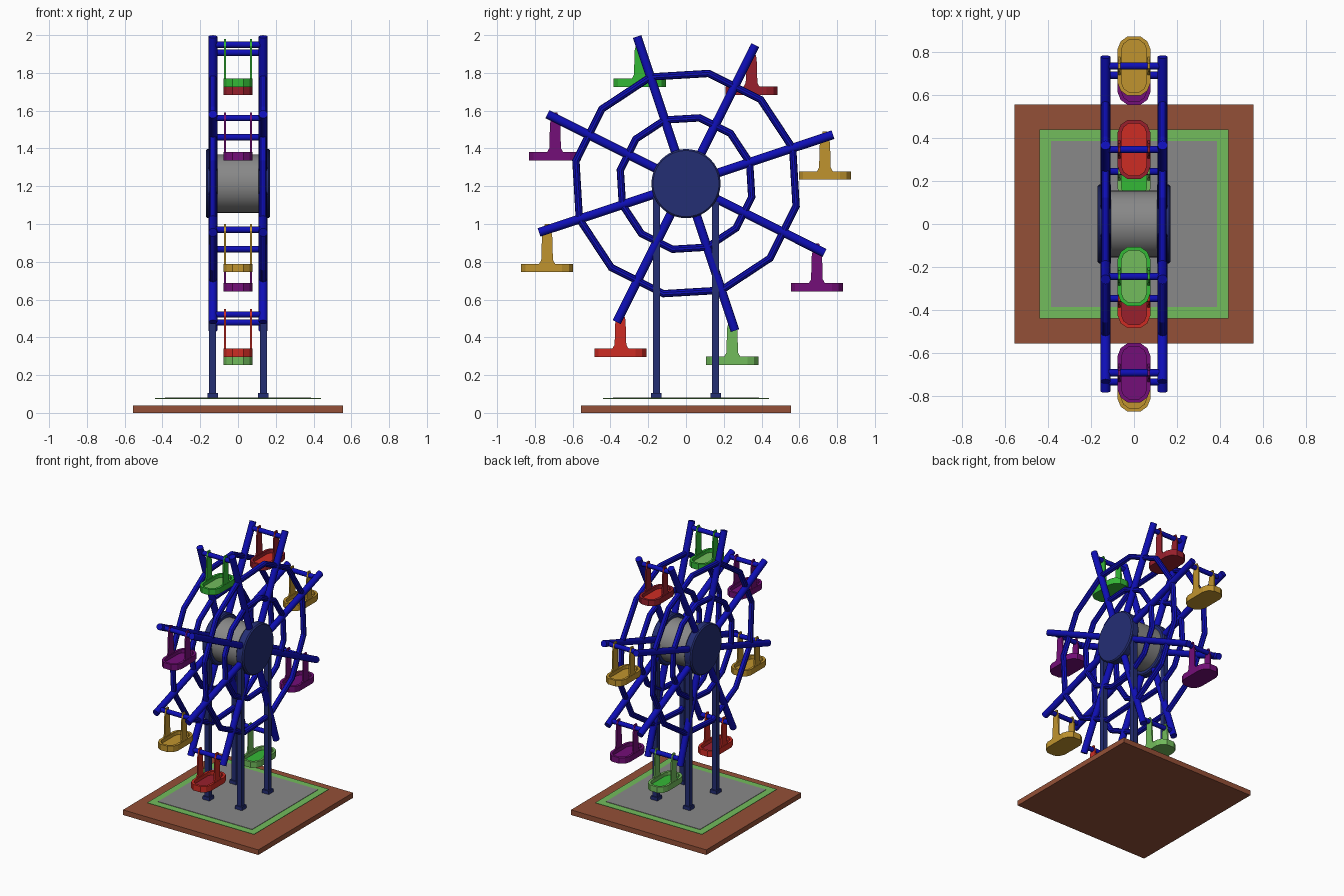
import bpy, bmesh, math
from mathutils import Vector, Matrix

if "Cube" in bpy.data.objects:
    bpy.data.objects.remove(bpy.data.objects["Cube"])


def material(name, r, g, b):
    m = bpy.data.materials.new(name)
    lin = [((v / 255 + 0.055) / 1.055) ** 2.4 if v > 10 else v / 255 / 12.92 for v in (r, g, b)]
    m.diffuse_color = (*lin, 1)
    m.use_nodes = True
    m.node_tree.nodes["Principled BSDF"].inputs["Base Color"].default_value = m.diffuse_color
    return m


BLUE = material("royal blue", 14, 14, 182)
NAVY = material("navy", 36, 46, 116)
GREY = material("grey", 136, 136, 136)
BROWN = material("brown", 148, 80, 55)
LIGHT_GREEN = material("light green", 114, 188, 92)
GREEN = material("bright green", 52, 184, 54)
RED = material("red", 206, 44, 36)
DARK_RED = material("dark red", 152, 32, 44)
GOLD = material("gold", 192, 148, 46)
PURPLE = material("purple", 116, 14, 120)

HUB_Z = 1.214      # wheel axle height
SIDE_X = 0.133     # each wheel half sits at +/- this x
START = math.radians(18.4)
BAR_R = 0.775      # radius of the bars carrying the seats


def box(name, mat, size, centre):
    bpy.ops.mesh.primitive_cube_add(size=1, location=centre)
    ob = bpy.context.object
    ob.name = name
    ob.scale = size
    bpy.ops.object.transform_apply(location=False, rotation=False, scale=True)
    ob.data.materials.append(mat)
    return ob


def rod(name, mat, a, b, radius, sides=12):
    a, b = Vector(a), Vector(b)
    bpy.ops.mesh.primitive_cylinder_add(vertices=sides, radius=radius, depth=(b - a).length,
                                        location=(a + b) / 2)
    ob = bpy.context.object
    ob.name = name
    ob.rotation_euler = (b - a).to_track_quat('Z', 'Y').to_euler()
    ob.data.materials.append(mat)
    bpy.ops.object.shade_smooth_by_angle(angle=math.radians(35))
    return ob


def wheel_point(x, r, angle):
    return Vector((x, r * math.cos(angle), HUB_Z + r * math.sin(angle)))


def mesh_object(name, bm, mats, location):
    bmesh.ops.recalc_face_normals(bm, faces=bm.faces)
    me = bpy.data.meshes.new(name)
    bm.to_mesh(me)
    bm.free()
    for m in mats:
        me.materials.append(m)
    ob = bpy.data.objects.new(name, me)
    ob.location = location
    bpy.context.collection.objects.link(ob)
    return ob


# Ground slab and raised platform
box("ground_slab", BROWN, (1.114, 1.114, 0.038), (0, 0, 0.019))
box("platform_border", LIGHT_GREEN, (0.88, 0.88, 0.004), (0, 0, 0.076))
box("platform_floor", GREY, (0.775, 0.775, 0.003), (0, 0, 0.0795))

# Legs and feet
for sx in (-1, 1):
    for sy in (-1, 1):
        x, y = sx * 0.134, sy * 0.157
        box("leg", NAVY, (0.037, 0.037, 1.1), (x, y, 0.63))
        box("foot", NAVY, (0.055, 0.055, 0.027), (x, y, 0.0925))

# Hub drum and side discs
rod("hub_drum", GREY, (-0.12, 0, HUB_Z), (0.12, 0, HUB_Z), 0.155, 40)
for sx in (-1, 1):
    disc = rod("hub_disc", NAVY, (sx * 0.108, 0, HUB_Z), (sx * 0.17, 0, HUB_Z), 0.183, 40)
    bevel = disc.modifiers.new("rim", 'BEVEL')
    bevel.width = 0.008
    bevel.segments = 1

# Twelve-sided rings on both wheel halves
c, s = math.cos(START), math.sin(START)
turn = Matrix(((0, 0, 1), (c, -s, 0), (s, c, 0))).to_euler()
for sx in (-1, 1):
    for name, radius in (("outer_ring", 0.595), ("inner_ring", 0.355)):
        bpy.ops.mesh.primitive_torus_add(major_segments=12, minor_segments=10, major_radius=radius,
                                         minor_radius=0.02, location=(sx * SIDE_X, 0, HUB_Z))
        ring = bpy.context.object
        ring.name = name
        ring.rotation_euler = turn
        ring.data.materials.append(BLUE)


def seat(location, body, floor):
    # Tray with chamfered ends and a recessed floor
    quarter = [(0.076, 0.08), (0.062, 0.115), (0.03, 0.138)]
    half = quarter + [(-x, y) for x, y in reversed(quarter)]
    outline = half + [(-x, -y) for x, y in half]
    bm = bmesh.new()
    bottom = bm.faces.new([bm.verts.new((x, y, -0.224)) for x, y in outline])
    side = bmesh.ops.extrude_face_region(bm, geom=[bottom], use_keep_orig=True)
    top_verts = [v for v in side["geom"] if isinstance(v, bmesh.types.BMVert)]
    bmesh.ops.translate(bm, verts=top_verts, vec=(0, 0, 0.044))
    top = [f for f in side["geom"] if isinstance(f, bmesh.types.BMFace)][0]
    bmesh.ops.recalc_face_normals(bm, faces=bm.faces)
    bmesh.ops.inset_region(bm, faces=[top], thickness=0.018)
    well = bmesh.ops.extrude_face_region(bm, geom=[top])
    bmesh.ops.delete(bm, geom=[f for f in [top] if f.is_valid], context='FACES_ONLY')
    well_verts = [v for v in well["geom"] if isinstance(v, bmesh.types.BMVert)]
    bmesh.ops.translate(bm, verts=well_verts, vec=(0, 0, -0.026))
    for f in well["geom"]:
        if isinstance(f, bmesh.types.BMFace):
            f.material_index = 1
    mesh_object("seat_tray", bm, (body, floor), location)

    # Tapered hanger plates on both sides
    profile = [(0.045, -0.185), (0.031, -0.16), (0.027, -0.03), (0.012, 0.03)]
    profile += [(-y, z) for y, z in reversed(profile)]
    for sx in (-1, 1):
        bm = bmesh.new()
        face = bm.faces.new([bm.verts.new((sx * 0.064, y, z)) for y, z in profile])
        out = bmesh.ops.extrude_face_region(bm, geom=[face], use_keep_orig=True)
        bmesh.ops.translate(bm, verts=[v for v in out["geom"] if isinstance(v, bmesh.types.BMVert)],
                            vec=(sx * 0.01, 0, 0))
        mesh_object("seat_hanger", bm, (body,), location)


# Spokes, cross bars and hanging seats
seat_colours = [(GOLD, GOLD), (DARK_RED, RED), (GREEN, LIGHT_GREEN), (PURPLE, PURPLE),
                (GOLD, GOLD), (RED, DARK_RED), (LIGHT_GREEN, GREEN), (PURPLE, PURPLE)]
for i, (body, floor) in enumerate(seat_colours):
    angle = START + i * math.pi / 4
    for sx in (-1, 1):
        rod("spoke", BLUE, wheel_point(sx * SIDE_X, 0.05, angle),
            wheel_point(sx * SIDE_X, 0.82, angle), 0.0235)
    rod("cross_bar", BLUE, wheel_point(-SIDE_X, BAR_R, angle), wheel_point(SIDE_X, BAR_R, angle), 0.017)
    seat(wheel_point(0, BAR_R, angle), body, floor)
